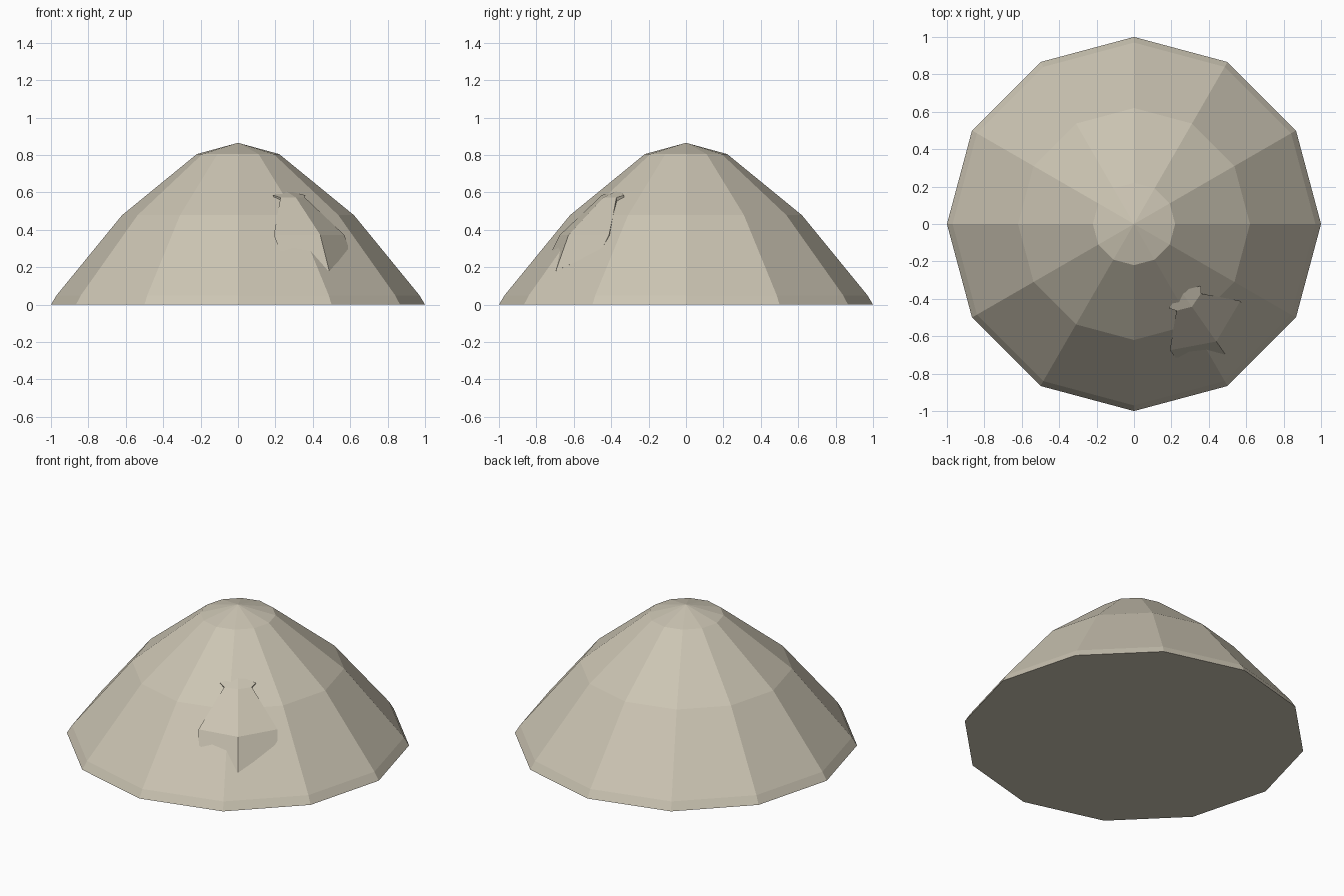
import bpy, bmesh, math

if "Cube" in bpy.data.objects:
    bpy.data.objects.remove(bpy.data.objects["Cube"])

stone = bpy.data.materials.new("pale sandstone")
stone.diffuse_color = (0.60, 0.555, 0.45, 1)
stone.use_nodes = True
stone.node_tree.nodes["Principled BSDF"].inputs["Base Color"].default_value = stone.diffuse_color


def make_object(name, bm):
    bmesh.ops.recalc_face_normals(bm, faces=bm.faces[:])
    mesh = bpy.data.meshes.new(name)
    bm.to_mesh(mesh)
    bm.free()
    mesh.materials.append(stone)
    obj = bpy.data.objects.new(name, mesh)
    bpy.context.collection.objects.link(obj)
    return obj


# Faceted mound: stacked 12-sided rings closed by an apex and a flat base
SIDES = 12
PROFILE = [(1.0, 0.0), (0.97, 0.05), (0.62, 0.478), (0.22, 0.805)]
bm = bmesh.new()
rings = []
for r, z in PROFILE:
    rings.append([bm.verts.new((r * math.cos(math.tau * i / SIDES),
                                r * math.sin(math.tau * i / SIDES), z))
                  for i in range(SIDES)])
apex = bm.verts.new((0, 0, 0.865))
bm.faces.new(rings[0])
for i in range(SIDES):
    j = (i + 1) % SIDES
    for low, high in zip(rings, rings[1:]):
        bm.faces.new((low[i], low[j], high[j], high[i]))
    bm.faces.new((rings[-1][i], rings[-1][j], apex))
make_object("mound", bm)

# Rock spur on the front right slope, mirrored about its own radial axis
AZIMUTH = math.radians(-55)
# (half width, side radius, side z, ridge radius, ridge z) from top to bottom
SECTIONS = [(0.105, 0.477, 0.585, 0.437, 0.612),
            (0.080, 0.510, 0.572, 0.540, 0.572),
            (0.230, 0.663, 0.372, 0.767, 0.372),
            (0.228, 0.713, 0.292, 0.850, 0.180)]
bm = bmesh.new()


def spur_vert(side, radius, z):
    c, s = math.cos(AZIMUTH), math.sin(AZIMUTH)
    return bm.verts.new((radius * c - side * s, radius * s + side * c, z))


rows = [(spur_vert(-w, rs, zs), spur_vert(0, rc, zc), spur_vert(w, rs, zs))
        for w, rs, zs, rc, zc in SECTIONS]
for a, b in zip(rows, rows[1:]):
    for k in (0, 1):
        bm.faces.new((a[k], a[k + 1], b[k + 1], b[k]))
# close the back of the spur at a point hidden inside the mound
root = spur_vert(0, 0.42, 0.3)
rim = list(rows[0]) + [r[2] for r in rows[1:]] + [rows[-1][1]] \
    + [r[0] for r in reversed(rows[1:])]
for p, q in zip(rim, rim[1:] + rim[:1]):
    bm.faces.new((p, q, root))
make_object("rock_spur", bm)
